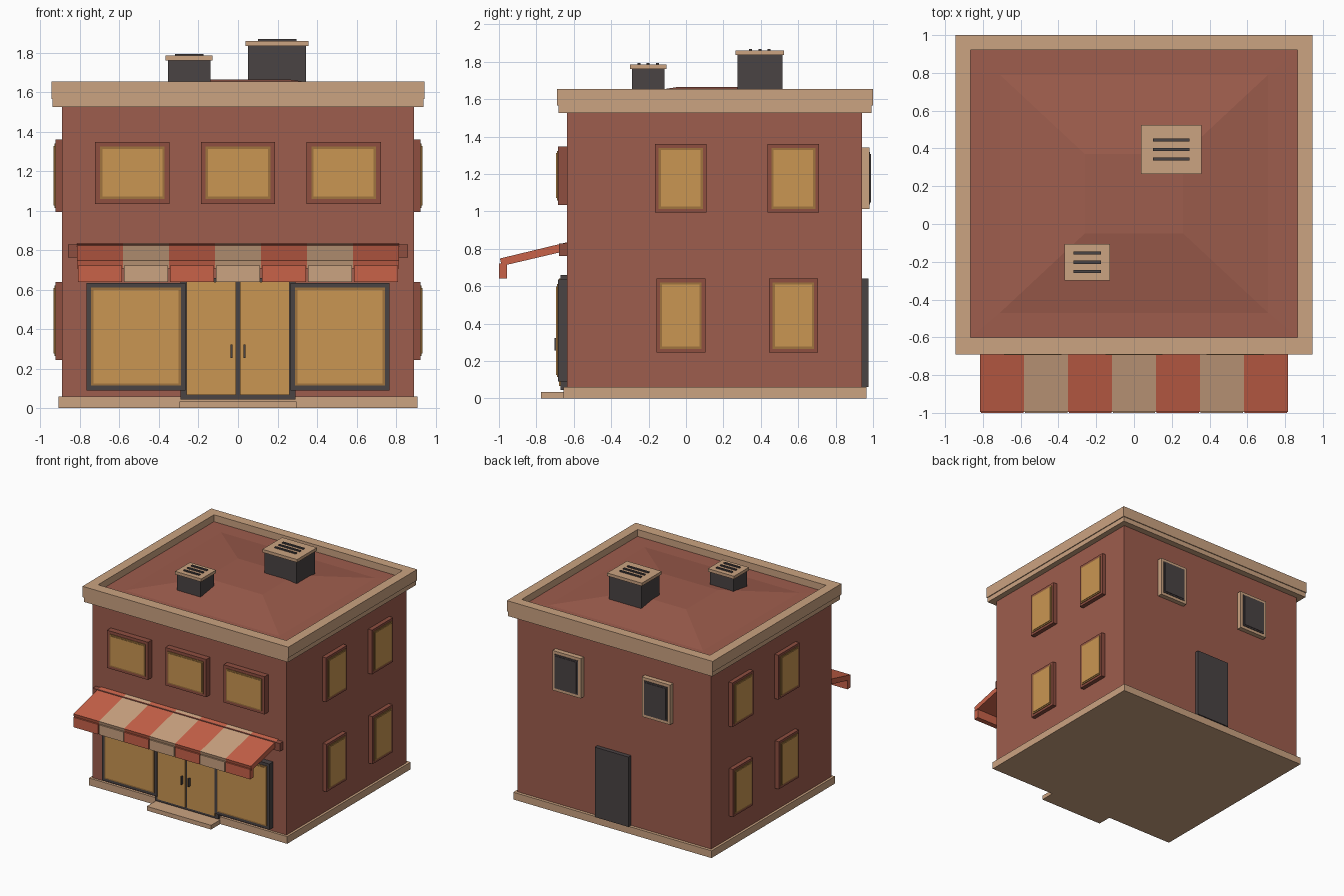
import bpy, bmesh

if "Cube" in bpy.data.objects:
    bpy.data.objects.remove(bpy.data.objects["Cube"])


def srgb(r, g, b):
    f = lambda c: c / 12.92 if c <= 0.04045 else ((c + 0.055) / 1.055) ** 2.4
    return (f(r / 255), f(g / 255), f(b / 255), 1)


def material(name, *rgb):
    m = bpy.data.materials.new(name)
    m.diffuse_color = srgb(*rgb)
    m.use_nodes = True
    m.node_tree.nodes["Principled BSDF"].inputs["Base Color"].default_value = m.diffuse_color
    return m


BRICK = material("brick", 158, 93, 77)
TRIM = material("dark_brick_trim", 142, 78, 64)
STONE = material("tan_stone", 203, 163, 129)
GLASS = material("lit_glass", 202, 150, 82)
RIM = material("bronze_rim", 160, 116, 62)
DARK = material("charcoal", 74, 67, 68)
RED = material("awning_red", 200, 98, 73)


def finish(name, bm, mat):
    bmesh.ops.recalc_face_normals(bm, faces=bm.faces)
    me = bpy.data.meshes.new(name)
    bm.to_mesh(me)
    bm.free()
    me.materials.append(mat)
    ob = bpy.data.objects.new(name, me)
    bpy.context.collection.objects.link(ob)
    return ob


def box(name, x, y, z, mat):
    """Box from (low, high) pairs."""
    bm = bmesh.new()
    bmesh.ops.create_cube(bm, size=1)
    for v in bm.verts:
        v.co = [(p[0] + p[1]) / 2 + c * (p[1] - p[0]) for c, p in zip(v.co, (x, y, z))]
    return finish(name, bm, mat)


def loft(name, rects, mat, cap=False, close=False):
    """Stack of rectangles (x half width, y low, y high, z) joined by quads."""
    bm = bmesh.new()
    loops = [[bm.verts.new(p) for p in ((-x, a, z), (x, a, z), (x, b, z), (-x, b, z))]
             for x, a, b, z in rects]
    pairs = list(zip(loops, loops[1:])) + ([(loops[-1], loops[0])] if close else [])
    for lo, hi in pairs:
        for i in range(4):
            j = (i + 1) % 4
            bm.faces.new((lo[i], lo[j], hi[j], hi[i]))
    if cap:
        bm.faces.new(loops[-1])
    return finish(name, bm, mat)


def extrude_yz(name, pts, x0, x1, mat):
    """Prism along x from a y-z profile."""
    bm = bmesh.new()
    face = bm.faces.new([bm.verts.new((x0, y, z)) for y, z in pts])
    ext = bmesh.ops.extrude_face_region(bm, geom=[face])
    bmesh.ops.translate(bm, vec=(x1 - x0, 0, 0),
                        verts=[v for v in ext["geom"] if isinstance(v, bmesh.types.BMVert)])
    return finish(name, bm, mat)


def window(name, axis, wall, out, span, z, border, frame, rim, glass, depth=0.042):
    """Framed window on a wall; axis is the wall normal, out its sign."""
    layers = (("frame", 0, depth, frame), ("rim", border, depth + 0.005, rim),
              ("glass", border + 0.012, depth + 0.009, glass))
    for part, inset, d, mat in layers:
        across = (span[0] + inset, span[1] - inset)
        normal = tuple(sorted((wall - out * 0.01, wall + out * d)))
        x, y = (normal, across) if axis == "x" else (across, normal)
        box(f"{name}_{part}", x, y, (z[0] + inset, z[1] - inset), mat)


# Main masses
box("base_plinth", (-0.91, 0.91), (-0.655, 0.965), (0, 0.06), STONE)
box("front_step", (-0.295, 0.295), (-0.775, -0.64), (0, 0.035), STONE)
box("walls", (-0.89, 0.89), (-0.635, 0.94), (0.06, 1.56), BRICK)

# Cornice with a stepped outside and open parapet
loft("cornice", [(0.865, -0.60, 0.92, 1.525), (0.938, -0.683, 0.993, 1.525),
                 (0.938, -0.683, 0.993, 1.565), (0.945, -0.69, 1.0, 1.565),
                 (0.945, -0.69, 1.0, 1.655), (0.865, -0.60, 0.92, 1.655)], STONE, close=True)

# Low hipped roof inside the parapet
loft("roof", [(0.866, -0.601, 0.921, 1.598), (0.71, -0.47, 0.79, 1.6),
              (0.26, -0.05, 0.37, 1.664)], BRICK, cap=True)


# Roof vents with slatted caps
def vent(name, x, y, top, slat_inset, slat_gap):
    box(name + "_body", x, y, (1.59, top), DARK)
    box(name + "_cap", (x[0] - 0.012, x[1] + 0.012), (y[0] - 0.01, y[1] + 0.01),
        (top, top + 0.025), STONE)
    mid = (y[0] + y[1]) / 2
    for i in (-1, 0, 1):
        c = mid + i * slat_gap
        box(f"{name}_slat_{i + 2}", (x[0] + slat_inset, x[1] - slat_inset),
            (c - 0.008, c + 0.008), (top + 0.02, top + 0.034), DARK)


vent("large_vent", (0.05, 0.345), (0.275, 0.515), 1.835, 0.05, 0.05)
vent("small_vent", (-0.355, -0.14), (-0.29, -0.115), 1.76, 0.035, 0.05)

# Upper front windows
for i, c in enumerate((-0.535, 0, 0.535)):
    window(f"front_window_{i + 1}", "y", -0.635, -1, (c - 0.188, c + 0.188), (1.035, 1.348),
           0.024, TRIM, RIM, GLASS, 0.05)

# Side windows, two floors on both sides
for side, s in (("left", -1), ("right", 1)):
    for i, c in enumerate((-0.028, 0.574)):
        window(f"{side}_upper_window_{i + 1}", "x", s * 0.89, s, (c - 0.138, c + 0.138),
               (0.993, 1.36), 0.02, TRIM, RIM, GLASS, 0.035)
        window(f"{side}_lower_window_{i + 1}", "x", s * 0.89, s, (c - 0.131, c + 0.131),
               (0.245, 0.64), 0.02, TRIM, RIM, GLASS, 0.035)

# Back windows and door
for i, c in enumerate((-0.41, 0.41)):
    window(f"back_window_{i + 1}", "y", 0.94, 1, (c - 0.13, c + 0.13), (1.012, 1.342),
           0.024, STONE, DARK, DARK, 0.04)
box("back_door", (-0.155, 0.155), (0.93, 0.975), (0.06, 0.64), DARK)

# Shop windows
for side, span in (("left", (-0.768, -0.265)), ("right", (0.265, 0.768))):
    window(f"{side}_shop_window", "y", -0.635, -1, span, (0.09, 0.635),
           0.024, DARK, RIM, GLASS, 0.05)

# Double front door
box("door_frame", (-0.292, 0.292), (-0.672, -0.625), (0.045, 0.66), DARK)
for side, s in (("left", -1), ("right", 1)):
    xs = tuple(sorted((s * 0.009, s * 0.262)))
    box(f"{side}_door_glass", xs, (-0.68, -0.66), (0.066, 0.64), GLASS)
    hx = s * 0.033
    box(f"{side}_door_handle", (hx - 0.005, hx + 0.005), (-0.703, -0.67), (0.255, 0.322), DARK)

# Striped awning with hanging valance
box("awning_rail", (-0.86, 0.86), (-0.68, -0.63), (0.762, 0.828), TRIM)
W = 1.63 / 7
for i in range(7):
    x0 = -0.815 + i * W
    mat = STONE if i % 2 else RED
    extrude_yz(f"awning_stripe_{i + 1}", [(-0.635, 0.835), (-0.995, 0.748), (-0.985, 0.708),
                                          (-0.635, 0.79)], x0, x0 + W, mat)
    extrude_yz(f"awning_valance_{i + 1}", [(-1.0, 0.64), (-0.957, 0.64), (-0.957, 0.722),
                                           (-1.0, 0.722)], x0 + 0.004, x0 + W - 0.004, mat)
